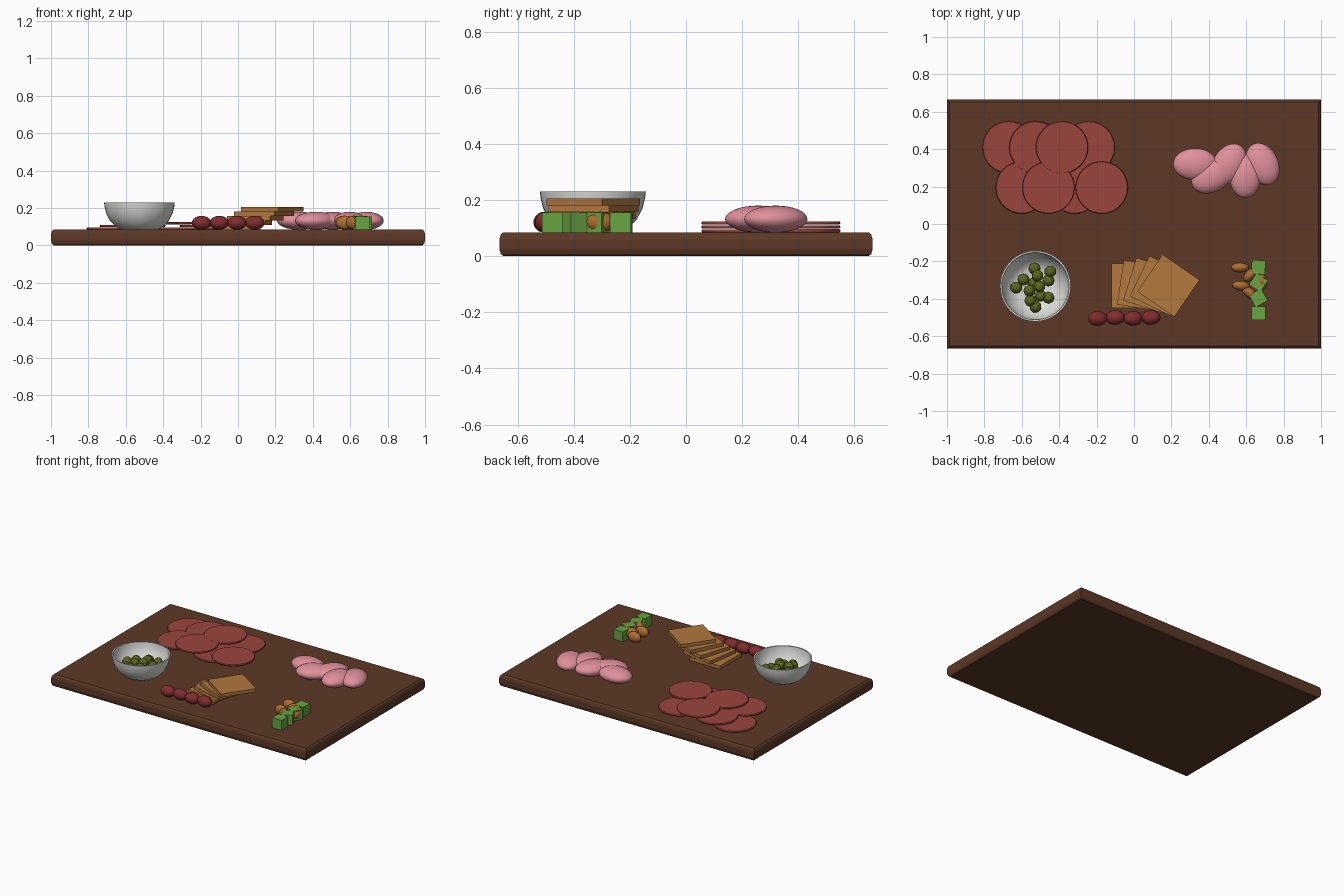
import bpy, bmesh, math
from mathutils import Matrix

if "Cube" in bpy.data.objects:
    bpy.data.objects.remove(bpy.data.objects["Cube"])


def material(name, rgb):
    m = bpy.data.materials.new(name)
    m.diffuse_color = (*rgb, 1)
    m.use_nodes = True
    m.node_tree.nodes["Principled BSDF"].inputs["Base Color"].default_value = m.diffuse_color
    return m


WOOD = material("dark wood", (0.107, 0.040, 0.019))
SALAMI = material("salami red", (0.33, 0.058, 0.048))
HAM = material("ham pink", (0.75, 0.28, 0.33))
CERAMIC = material("pale ceramic", (0.72, 0.73, 0.70))
OLIVE = material("olive green", (0.114, 0.141, 0.013))
CRACKER = material("cracker tan", (0.445, 0.188, 0.048))
GRAPE = material("grape burgundy", (0.22, 0.026, 0.026))
CUBE = material("bright green", (0.14, 0.376, 0.053))
ALMOND = material("almond brown", (0.43, 0.156, 0.032))
TOP = 0.085  # board surface height


def finish(name, bm, mat, loc=(0, 0, 0), rot=0.0, smooth=False):
    bmesh.ops.recalc_face_normals(bm, faces=bm.faces)
    me = bpy.data.meshes.new(name)
    bm.to_mesh(me)
    bm.free()
    me.materials.append(mat)
    ob = bpy.data.objects.new(name, me)
    bpy.context.collection.objects.link(ob)
    ob.location = loc
    ob.rotation_euler.z = rot
    if smooth:
        bpy.context.view_layer.objects.active = ob
        ob.select_set(True)
        bpy.ops.object.shade_smooth_by_angle(angle=math.radians(40))
        ob.select_set(False)
    return ob


def box(name, mat, size, loc, rot=0.0):
    bm = bmesh.new()
    bmesh.ops.create_cube(bm, size=1, matrix=Matrix.Diagonal((*size, 1)))
    return finish(name, bm, mat, loc, rot)


def ellipsoid(name, mat, radii, loc, rot=0.0, seg=16, rings=10, smooth=True):
    bm = bmesh.new()
    bmesh.ops.create_uvsphere(bm, u_segments=seg, v_segments=rings, radius=1,
                              matrix=Matrix.Diagonal((*radii, 1)))
    return finish(name, bm, mat, loc, rot, smooth)


def spin_profile(name, mat, profile, loc, seg=32):
    bm = bmesh.new()
    vs = [bm.verts.new((r, 0, z)) for r, z in profile]
    es = [bm.edges.new(p) for p in zip(vs, vs[1:])]
    bmesh.ops.spin(bm, geom=vs + es, cent=(0, 0, 0), axis=(0, 0, 1),
                   angle=math.tau, steps=seg, use_duplicate=False)
    bmesh.ops.remove_doubles(bm, verts=bm.verts, dist=1e-5)
    return finish(name, bm, mat, loc, 0, True)


# Serving board: stacked rectangles, edges rounded along top and bottom
bm = bmesh.new()
loops = []
for inset, z in ((0.014, 0), (0.005, 0.008), (0, 0.025),
                 (0, 0.06), (0.005, 0.077), (0.014, TOP)):
    x, y = 1 - inset, 0.665 - inset
    loops.append([bm.verts.new((sx * x, sy * y, z))
                  for sx, sy in ((-1, -1), (1, -1), (1, 1), (-1, 1))])
for a, b in zip(loops, loops[1:]):
    for i in range(4):
        j = (i + 1) % 4
        bm.faces.new((a[i], a[j], b[j], b[i]))
bm.faces.new(loops[0][::-1])
bm.faces.new(loops[-1])
finish("serving_board", bm, WOOD)

# Salami slices: two rows of four in three alternating layers
for i in range(8):
    row, col = divmod(i, 4)
    x = (-0.67, -0.60)[row] + 0.1425 * col
    y = (0.41, 0.195)[row]
    z = TOP + 0.014 * (i % 3) - 0.0004 * row
    spin_profile(f"salami_slice_{i + 1}", SALAMI,
                 [(0, 0), (0.137, 0), (0.14, 0.004), (0.14, 0.007), (0.137, 0.011), (0, 0.011)],
                 (x, y, z))

# Folded ham: fanned row of overlapping ellipsoids
for i in range(5):
    ellipsoid(f"ham_fold_{i + 1}", HAM, (0.118, 0.085, 0.048),
              (0.327 + 0.09 * i, 0.257 if i % 2 else 0.32, 0.132), 0.5 * i, 32, 16)

# Bowl with inner and outer wall
spin_profile("bowl", CERAMIC,
             [(0, 0), (0.10, 0), (0.13, 0.018), (0.158, 0.048), (0.177, 0.085),
              (0.186, 0.12), (0.189, 0.145), (0.180, 0.145), (0.177, 0.12),
              (0.168, 0.088), (0.149, 0.054), (0.122, 0.026), (0.095, 0.010), (0, 0.010)],
             (-0.527, -0.332, TOP), 40)

# Olives piled in the bowl: offsets from the bowl centre
olives = [(-.005, .094, .15), (.08, .078, .16), (-.064, .035, .155), (.011, .056, .165),
          (.07, .03, .15), (-.102, -.008, .15), (-.032, -.024, .165), (.021, -.003, .17),
          (-.027, -.078, .15), (.027, -.051, .155), (.07, -.062, .15), (0, -.11, .14),
          (-.01, .015, .125)]
for i, (x, y, z) in enumerate(olives):
    ellipsoid(f"olive_{i + 1}", OLIVE, (0.033, 0.033, 0.033),
              (-0.527 + x, -0.332 + y, z), i * 0.4, 8, 6, False)

# Crackers: stack that fans to the right
for i in range(5):
    box(f"cracker_{i + 1}", CRACKER, (0.24, 0.24, 0.024),
        (0.046 * i, -0.33, TOP + 0.012 + 0.024 * i), -0.15 * i)

# Grapes in a row along the front
for i in range(4):
    ellipsoid(f"grape_{i + 1}", GRAPE, (0.052, 0.039, 0.037),
              (-0.195 + 0.095 * i, -0.505 + 0.005 * (i % 2), TOP + 0.036))

# Green cubes, each turned a little further
for i in range(4):
    box(f"green_cube_{i + 1}", CUBE, (0.074, 0.074, 0.07),
        (0.665, -0.477 + 0.082 * i, TOP + 0.035), 0.5 * i)

# Almonds beside the cubes
almonds = [(.567, -.233, 0), (.572, -.33, -.1), (.623, -.27, .8),
           (.618, -.368, -.7), (.682, -.305, 1.7)]
for i, (x, y, r) in enumerate(almonds):
    ellipsoid(f"almond_{i + 1}", ALMOND, (0.05, 0.027, 0.037),
              (x, y, TOP + 0.037), r, 12, 8)
